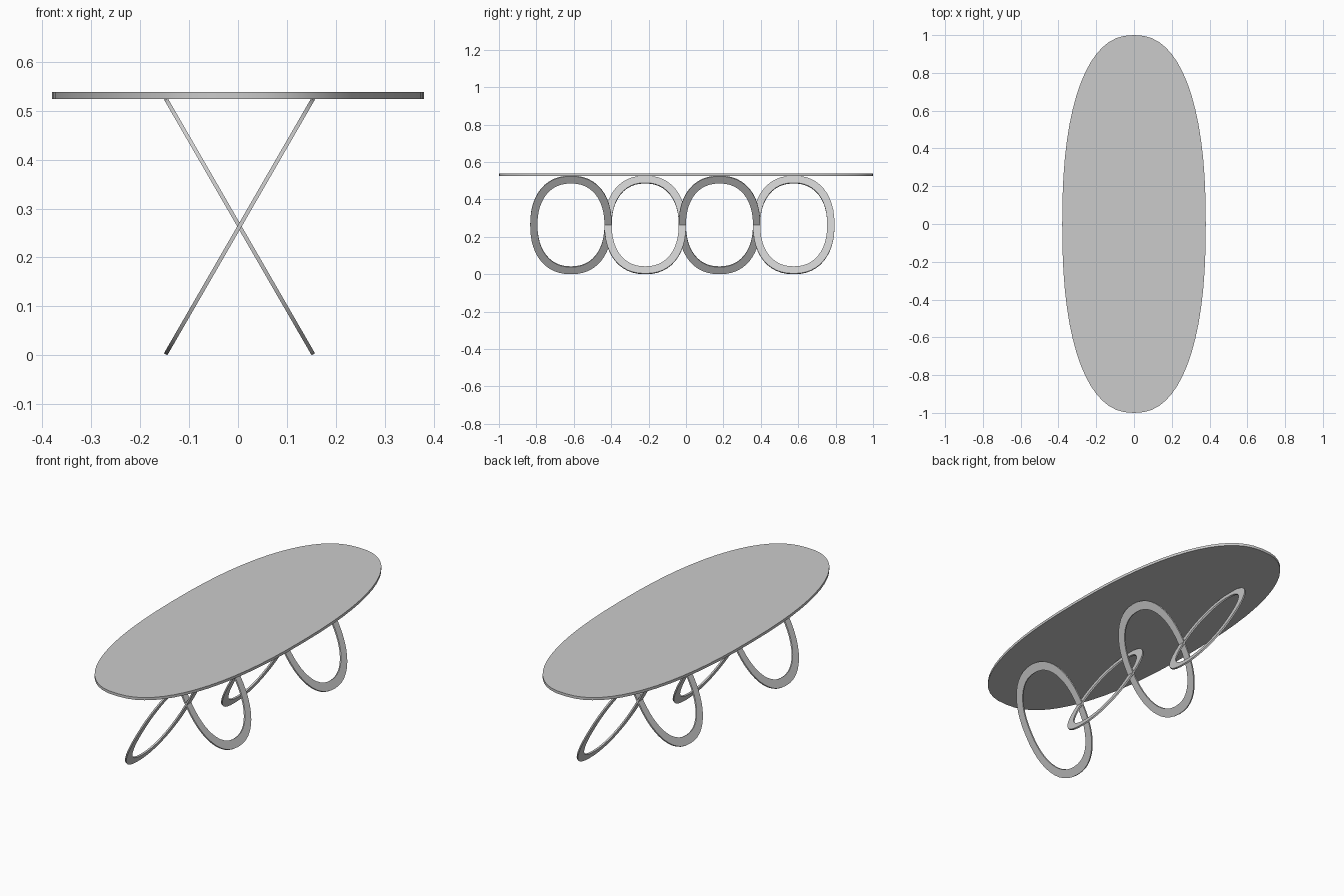
import bpy, bmesh
from math import sin, cos, pi, radians, copysign

cube = bpy.data.objects.get("Cube")
if cube:
    bpy.data.objects.remove(cube, do_unlink=True)

grey = bpy.data.materials.new("satin grey")
grey.use_nodes = True
colour = (0.6, 0.6, 0.6, 1)
grey.diffuse_color = colour
grey.node_tree.nodes["Principled BSDF"].inputs["Base Color"].default_value = colour


def oval(bm, a, b, z, count, power=2.35):
    """Loop of vertices on a slightly squared ellipse."""
    def bend(v):
        return copysign(abs(v) ** (2 / power), v)
    angles = [2 * pi * i / count for i in range(count)]
    return [bm.verts.new((a * bend(cos(t)), b * bend(sin(t)), z)) for t in angles]


def bridge(bm, first, second):
    """Quads between two matching loops."""
    n = len(first)
    for i in range(n):
        j = (i + 1) % n
        bm.faces.new((first[i], first[j], second[j], second[i]))


def finish(bm, name):
    bmesh.ops.recalc_face_normals(bm, faces=bm.faces)
    mesh = bpy.data.meshes.new(name)
    bm.to_mesh(mesh)
    bm.free()
    mesh.materials.append(grey)
    obj = bpy.data.objects.new(name, mesh)
    bpy.context.collection.objects.link(obj)
    bpy.ops.object.select_all(action='DESELECT')
    obj.select_set(True)
    bpy.context.view_layer.objects.active = obj
    bpy.ops.object.shade_smooth_by_angle(angle=radians(30))
    return obj


# Thin oval table top
bm = bmesh.new()
lower = oval(bm, 0.38, 1.0, 0.524, 64)
upper = oval(bm, 0.38, 1.0, 0.538, 64)
bridge(bm, lower, upper)
bm.faces.new(lower)
bm.faces.new(upper)
finish(bm, "table_top")

# Four flat ring legs, leaning alternately left and right
half_thick = 0.004
for i in range(4):
    bm = bmesh.new()
    loops = [oval(bm, a, b, z, 48, 2.25) for a, b, z in (
        (0.302, 0.218, -half_thick), (0.302, 0.218, half_thick),
        (0.258, 0.179, half_thick), (0.258, 0.179, -half_thick))]
    for k in range(4):
        bridge(bm, loops[k], loops[(k + 1) % 4])
    leg = finish(bm, f"ring_leg_{i + 1}")
    leg.location = (0.003, -0.615 + 0.397 * i, 0.2636)
    leg.rotation_euler.y = radians(-60 if i % 2 == 0 else 60)
